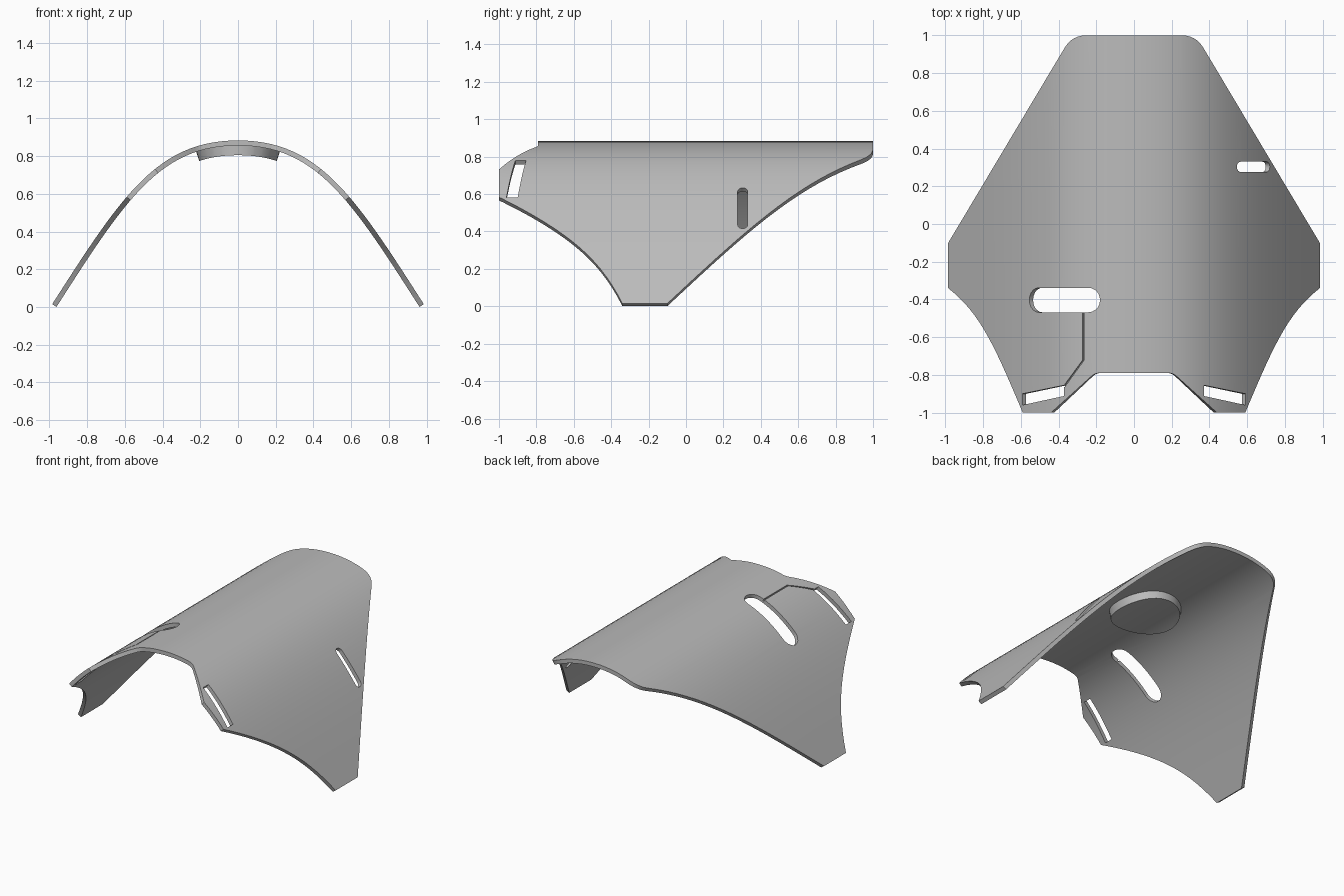
import bpy, bmesh, math
from mathutils import Vector
from mathutils.geometry import interpolate_bezier

cube = bpy.data.objects.get("Cube")
if cube:
    bpy.data.objects.remove(cube)

THICK = 0.027

grey = bpy.data.materials.new("plain grey")
grey.use_nodes = True
grey.diffuse_color = (0.5, 0.5, 0.5, 1)
grey.node_tree.nodes["Principled BSDF"].inputs["Base Color"].default_value = (0.5, 0.5, 0.5, 1)


def bezier(a, b, c, d, n):
    pts = [Vector((*p, 0)) for p in (a, b, c, d)]
    return [(p.x, p.y) for p in interpolate_bezier(*pts, n)]


# Arch profile: outer half curve from the crown to the wing tip, with normals
arch = bezier((0, 0.883), (0.43, 0.883), (0.62, 0.585), (0.985, 0.015), 28)
normals = []
for i in range(len(arch)):
    a, b = arch[max(i - 1, 0)], arch[min(i + 1, len(arch) - 1)]
    normals.append(Vector((a[1] - b[1], b[0] - a[0])).normalized())
normals[0] = Vector((0, 1))


def bend(co):
    """Lay a flat point on the arch; its z becomes distance along the normal."""
    x, side = abs(co.x), math.copysign(1, co.x)
    i = 0
    while i < len(arch) - 2 and arch[i + 1][0] < x:
        i += 1
    f = (x - arch[i][0]) / (arch[i + 1][0] - arch[i][0])
    p = Vector(arch[i]).lerp(Vector(arch[i + 1]), f)
    n = normals[i].lerp(normals[i + 1], f).normalized()
    q = p + n * co.z
    return Vector((side * q.x, co.y, q.y))


def bent_sheet(name, loops, top, thick):
    """Fill flat outlines (holes included), thicken them and bend to the arch."""
    bm = bmesh.new()
    for loop in loops:
        vs = [bm.verts.new((x, y, top)) for x, y in loop]
        for i, v in enumerate(vs):
            bm.edges.new((vs[i - 1], v))
    bmesh.ops.triangle_fill(bm, use_beauty=True, edges=bm.edges[:])
    for x in sorted({s * p[0] for p in arch[:-1] for s in (-1, 1)}):
        bmesh.ops.bisect_plane(bm, geom=bm.verts[:] + bm.edges[:] + bm.faces[:],
                               dist=1e-5, plane_co=(x, 0, 0), plane_no=(1, 0, 0))
    new = bmesh.ops.extrude_face_region(bm, geom=bm.faces[:], use_keep_orig=True)
    for v in new["geom"]:
        if isinstance(v, bmesh.types.BMVert):
            v.co.z -= thick
    for v in bm.verts:
        v.co = bend(v.co)
    bmesh.ops.recalc_face_normals(bm, faces=bm.faces[:])
    mesh = bpy.data.meshes.new(name)
    bm.to_mesh(mesh)
    bm.free()
    mesh.materials.append(grey)
    obj = bpy.data.objects.new(name, mesh)
    bpy.context.collection.objects.link(obj)
    return obj


def activate(obj):
    bpy.ops.object.select_all(action='DESELECT')
    obj.select_set(True)
    bpy.context.view_layer.objects.active = obj


def slot(x0, x1, y, r, rx0, rx1, n=10):
    """Round-ended slot, its ends narrowed in x where the sheet is steep."""
    pts = []
    for cx, rx, start in ((x1 - rx1, rx1, -90), (x0 + rx0, rx0, 90)):
        for i in range(n + 1):
            a = math.radians(start + 180 * i / n)
            pts.append((cx + rx * math.cos(a), y + r * math.sin(a)))
    return pts


def mirror(pts):
    return [(-x, y) for x, y in reversed(pts)]


# Outer outline: half from back to front, then mirrored
half = bezier((0.25, 1), (0.32, 1), (0.35, 0.965), (0.375, 0.922), 8)
half += [(0.985, -0.1)]
half += bezier((0.985, -0.34), (0.82, -0.47), (0.745, -0.63), (0.59, -1), 16)
half += [(0.44, -1)]
half += bezier((0.235, -0.815), (0.215, -0.797), (0.205, -0.79), (0.18, -0.79), 5)
outline = half + mirror(half)

# Openings: strap slots at the front corners, a wide slot and a narrow slot
strap_slot = [(0.372, -0.855), (0.592, -0.9), (0.592, -0.96), (0.372, -0.912)]
wide_slot = slot(-0.555, -0.18, -0.403, 0.065, 0.05, 0.062)
narrow_slot = slot(0.545, 0.72, 0.303, 0.027, 0.02, 0.016)
shell = bent_sheet("curved_shell",
                   [outline, strap_slot, mirror(strap_slot), wide_slot, narrow_slot],
                   0, THICK)

# Shallow groove running from the wide slot to the front strap slot
groove = bent_sheet("groove_cutter",
                    [[(-0.265, -0.45), (-0.265, -0.722), (-0.368, -0.865),
                      (-0.378, -0.865), (-0.273, -0.722), (-0.273, -0.45)]],
                    0.01, 0.022)
groove.hide_render = True
cut = shell.modifiers.new("groove", 'BOOLEAN')
cut.operation = 'DIFFERENCE'
cut.solver = 'EXACT'
cut.object = groove
activate(shell)
bpy.ops.object.modifier_apply(modifier="groove")
bpy.data.objects.remove(groove)

# Round pad under the crown
circle = [(0.23 * math.cos(math.tau * i / 48), 0.11 + 0.23 * math.sin(math.tau * i / 48))
          for i in range(48)]
pad = bent_sheet("round_pad", [circle], -THICK * 0.7, 0.078 - THICK * 0.7)

for obj in (shell, pad):
    activate(obj)
    bpy.ops.object.shade_smooth_by_angle(angle=math.radians(30))
